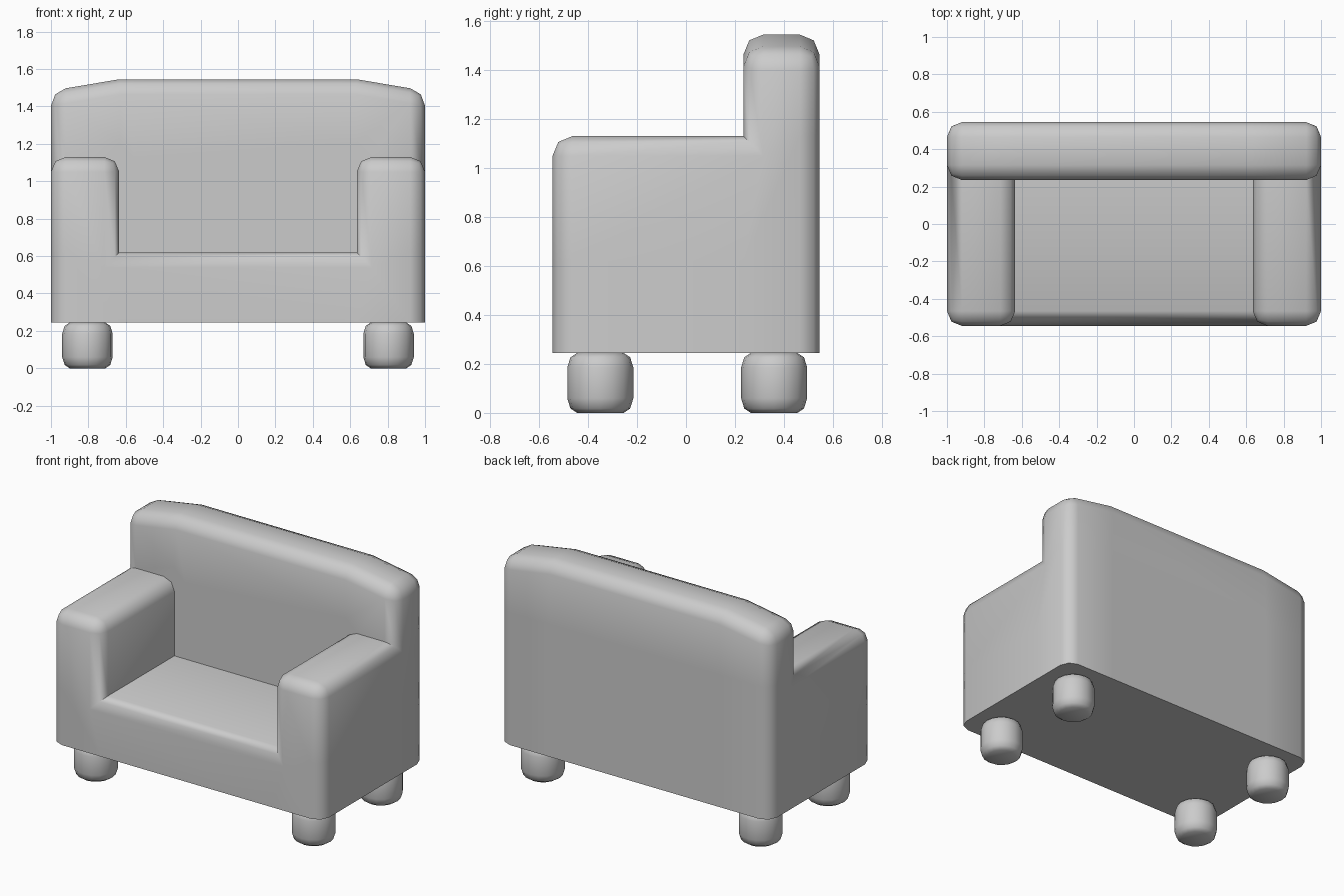
import bpy, bmesh, math

if "Cube" in bpy.data.objects:
    bpy.data.objects.remove(bpy.data.objects["Cube"])

def finish(bm, name, angle):
    bmesh.ops.recalc_face_normals(bm, faces=bm.faces)
    mesh = bpy.data.meshes.new(name)
    bm.to_mesh(mesh)
    bm.free()
    ob = bpy.data.objects.new(name, mesh)
    bpy.context.collection.objects.link(ob)
    bpy.ops.object.select_all(action='DESELECT')
    ob.select_set(True)
    bpy.context.view_layer.objects.active = ob
    bpy.ops.object.shade_smooth_by_angle(angle=math.radians(angle))
    return ob

# Sofa body: seat, arms and back as one skin around a coarse block grid
X = [-1, -0.635, 0.635, 1]
Y = [-0.545, 0.235, 0.545]
Z = [0.245, 0.62, 1.13, 1.545]

def filled(i, j, k):
    if not (0 <= i < 3 and 0 <= j < 2 and 0 <= k < 3):
        return False
    return j == 1 or k == 0 or (k == 1 and i != 1)

bm = bmesh.new()
verts = {}

def vert(c):
    if c not in verts:
        i, j, k = c
        # the outer ends of the back slope down
        z = 1.484 if k == 3 and i in (0, 3) else Z[k]
        verts[c] = bm.verts.new((X[i], Y[j], z))
    return verts[c]

for i in range(3):
    for j in range(2):
        for k in range(3):
            if not filled(i, j, k):
                continue
            for axis in range(3):
                for side in (0, 1):
                    n = [i, j, k]
                    n[axis] += 2 * side - 1
                    if filled(*n):
                        continue
                    u, v = (axis + 1) % 3, (axis + 2) % 3
                    quad = []
                    for du, dv in ((0, 0), (1, 0), (1, 1), (0, 1)):
                        c = [i, j, k]
                        c[axis] += side
                        c[u] += du
                        c[v] += dv
                        quad.append(vert(tuple(c)))
                    bm.faces.new(quad if side else quad[::-1])

bmesh.ops.dissolve_limit(bm, angle_limit=math.radians(2),
                         verts=bm.verts, edges=bm.edges)
bmesh.ops.recalc_face_normals(bm, faces=bm.faces)

# Round every outward edge except the flat underside
soft = [e for e in bm.edges
        if e.calc_face_angle_signed() > math.radians(40)
        and max(v.co.z for v in e.verts) > 0.25]
bmesh.ops.bevel(bm, geom=soft, offset=0.08, offset_type='OFFSET', segments=2,
                profile=0.5, affect='EDGES', clamp_overlap=True)
finish(bm, "sofa_body", 50)

# Four round feet
FOOT = [(0, 0), (0.095, 0), (0.122, 0.018), (0.135, 0.06),
        (0.135, 0.185), (0.122, 0.227), (0.095, 0.245), (0, 0.245)]

def foot(name, x, y):
    bm = bmesh.new()
    pts = [bm.verts.new((x + r, y, z)) for r, z in FOOT]
    edges = [bm.edges.new(p) for p in zip(pts, pts[1:])]
    bmesh.ops.spin(bm, geom=pts + edges, cent=(x, y, 0), axis=(0, 0, 1),
                   angle=math.tau, steps=16)
    bmesh.ops.remove_doubles(bm, verts=bm.verts, dist=0.0005)
    finish(bm, name, 50)

for side, x in (("left", -0.805), ("right", 0.805)):
    for end, y in (("front", -0.35), ("back", 0.36)):
        foot(f"{end}_{side}_foot", x, y)
